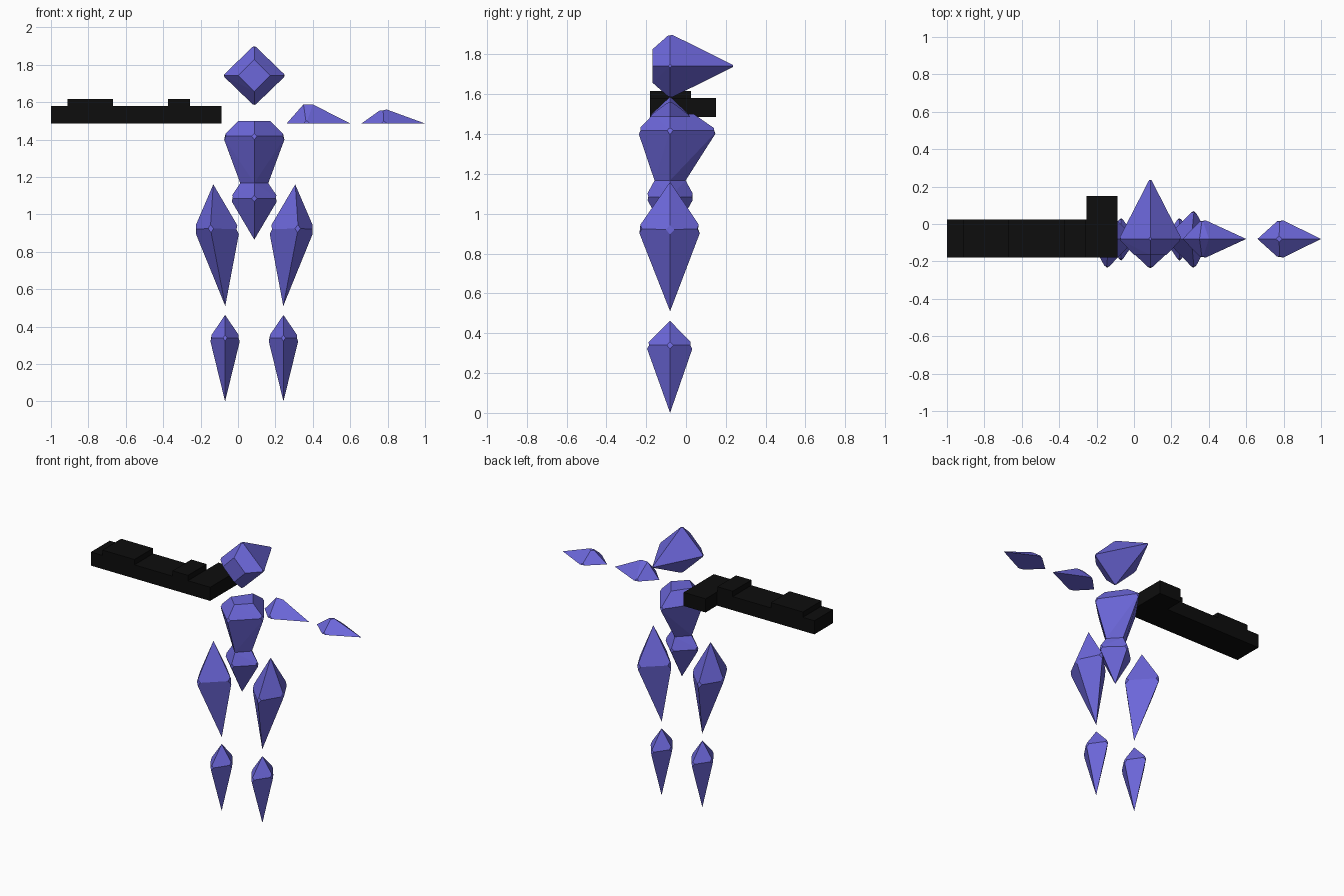
import bpy
import bmesh
from mathutils import Vector

cube = bpy.data.objects.get("Cube")
if cube:
    bpy.data.objects.remove(cube, do_unlink=True)


def material(name, color):
    mat = bpy.data.materials.new(name)
    mat.use_nodes = True
    mat.diffuse_color = color
    bsdf = next(n for n in mat.node_tree.nodes if n.type == 'BSDF_PRINCIPLED')
    bsdf.inputs["Base Color"].default_value = color
    return mat


violet = material("violet", (0.15, 0.135, 0.70, 1))
black = material("black", (0.004, 0.004, 0.004, 1))

CX, CY = 0.087, -0.08      # body axis


def finish(name, bm, mat):
    bmesh.ops.recalc_face_normals(bm, faces=bm.faces[:])
    mesh = bpy.data.meshes.new(name)
    bm.to_mesh(mesh)
    bm.free()
    mesh.materials.append(mat)
    bpy.context.collection.objects.link(bpy.data.objects.new(name, mesh))


def diamond(z, rx, front, back, cx=CX):
    """Four corners of a horizontal diamond around the body axis."""
    return [(cx - rx, CY, z), (cx, CY - front, z), (cx + rx, CY, z), (cx, CY + back, z)]


def gem(name, corners, tips, nick=0.02):
    """Faceted crystal: hull of corners and tips, with the corners nicked flat."""
    bm = bmesh.new()
    for p in corners + tips:
        bm.verts.new(p)
    bmesh.ops.convex_hull(bm, input=bm.verts[:])
    bmesh.ops.dissolve_limit(bm, angle_limit=0.01, verts=bm.verts[:], edges=bm.edges[:])
    if nick:
        picked = [v for v in bm.verts
                  if any((v.co - Vector(c)).length < 1e-4 for c in corners)]
        bmesh.ops.bevel(bm, geom=picked, offset=nick, segments=1, affect='VERTICES')
    finish(name, bm, violet)


def box(name, x, y, z):
    bm = bmesh.new()
    bmesh.ops.create_cube(bm, size=1)
    for v in bm.verts:
        v.co = [lo + (hi - lo) * (c + 0.5) for (lo, hi), c in zip((x, y, z), v.co)]
    finish(name, bm, black)


# Head: octahedron with a cut face in front and a long point behind
HZ = 1.742
face = [(CX + dx, -0.167, HZ + dz)
        for dx, dz in ((-0.085, 0), (0.085, 0), (0, 0.085), (0, -0.085))]
gem("head", [(CX - 0.168, CY, HZ), (CX + 0.168, CY, HZ), (CX, CY, HZ + 0.162),
             (CX, CY, HZ - 0.162), (CX, 0.247, HZ)], face, 0.012)

# Torso and pelvis
gem("torso", diamond(1.418, 0.168, 0.163, 0.238),
    diamond(1.5, 0.085, 0.085, 0.12) + diamond(1.167, 0.075, 0.078, 0.078))
gem("pelvis", diamond(1.085, 0.13, 0.123, 0.123),
    diamond(1.167, 0.075, 0.078, 0.078) + [(CX, CY, 0.865)])

# Legs
for side, s in (("left", 1), ("right", -1)):
    gem(side + "_thigh",
        [(CX + s * 0.078, CY, 0.92), (CX + s * 0.235, CY - 0.163, 0.925),
         (CX + s * 0.322, CY, 0.92), (CX + s * 0.235, CY + 0.158, 0.925)],
        [(CX + s * 0.219, CY, 1.16), (CX + s * 0.155, CY, 0.51)], 0.025)
    foot_x = CX + s * 0.156
    gem(side + "_shin", diamond(0.34, 0.083, 0.122, 0.118, foot_x),
        [(foot_x, CY, 0.462), (foot_x, CY, 0)])

# Left arm: two half crystals with flat undersides
AZ = 1.486
gem("left_upper_arm", [(0.365, CY - 0.108, AZ), (0.365, CY + 0.108, AZ)],
    [(0.26, CY, AZ), (0.6, CY, AZ), (0.35, CY, 1.588), (0.4, CY, 1.588)])
gem("left_forearm", [(0.78, CY - 0.108, AZ), (0.78, CY + 0.108, AZ), (0.775, CY, 1.568)],
    [(0.66, CY, AZ), (1, CY, AZ)])

# Black arm block with a rear branch and two raised plates
box("right_arm_block", (-1, -0.087), (-0.18, 0.025), (AZ, 1.58))
box("right_arm_branch", (-0.255, -0.087), (0.025, 0.15), (AZ, 1.58))
box("outer_raised_plate", (-0.912, -0.667), (-0.18, 0.025), (1.58, 1.617))
box("inner_raised_plate", (-0.375, -0.257), (-0.18, 0.025), (1.58, 1.617))
